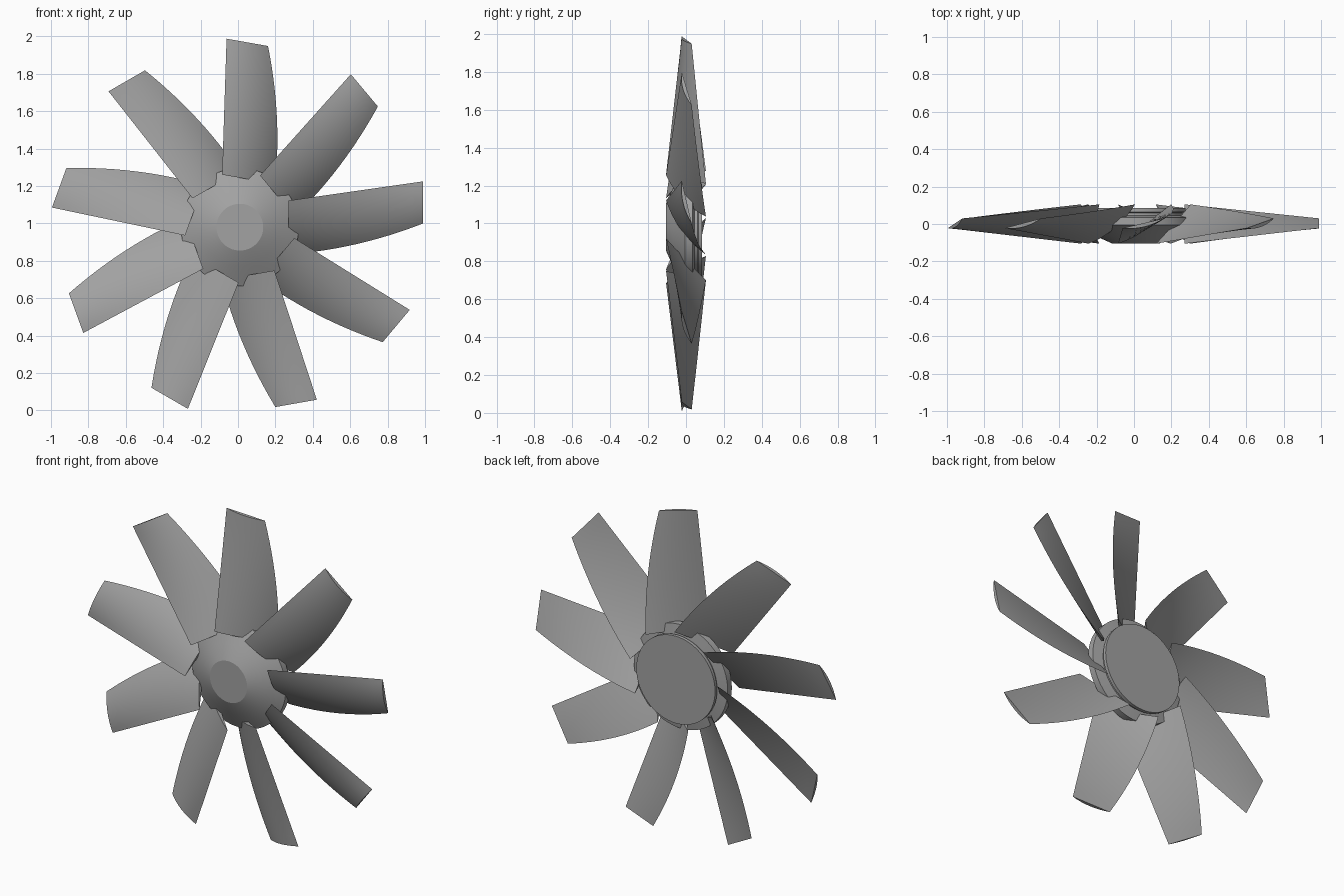
import bpy, bmesh, math
from mathutils import Matrix, Vector

cube = bpy.data.objects.get("Cube")
if cube:
    bpy.data.objects.remove(cube, do_unlink=True)

CENTRE = Vector((0.01, 0, 0.98))
BLADES = 9

metal = bpy.data.materials.new("grey metal")
metal.use_nodes = True
metal.diffuse_color = (0.36, 0.36, 0.36, 1)
metal.node_tree.nodes["Principled BSDF"].inputs["Base Color"].default_value = metal.diffuse_color


def finish(bm, name, angle):
    bmesh.ops.recalc_face_normals(bm, faces=bm.faces)
    mesh = bpy.data.meshes.new(name)
    bm.to_mesh(mesh)
    bm.free()
    mesh.materials.append(metal)
    obj = bpy.data.objects.new(name, mesh)
    bpy.context.collection.objects.link(obj)
    bpy.ops.object.select_all(action="DESELECT")
    obj.select_set(True)
    bpy.context.view_layer.objects.active = obj
    bpy.ops.object.shade_smooth_by_angle(angle=math.radians(angle))
    return obj


def bridge(bm, rings):
    """Join matching closed rings of vertices and cap both ends."""
    for a, b in zip(rings, rings[1:]):
        for i in range(len(a)):
            j = (i + 1) % len(a)
            bm.faces.new((a[i], a[j], b[j], b[i]))
    bm.faces.new(rings[0])
    bm.faces.new(rings[-1])


# Hub: radius and depth profile turned around the y axis
profile = [(0.125, -0.105), (0.21, -0.067), (0.295, -0.015), (0.315, -0.005),
           (0.315, 0.035), (0.25, 0.045), (0.25, 0.06), (0.265, 0.065), (0.265, 0.085)]
bm = bmesh.new()
rings = []
for r, y in profile:
    turns = [math.tau * i / 64 for i in range(64)]
    rings.append([bm.verts.new((r * math.cos(t), y, r * math.sin(t))) for t in turns])
bridge(bm, rings)
hub = finish(bm, "hub", 20)
hub.location = CENTRE

# Blade: lens sections lofted along the span, twisted and swept
ROOT, TIP, STEPS, CHORD = 0.26, 0.98, 12, 10


def blade_section(t):
    """Closed loop at span fraction t, from the root to the tip."""
    u = ROOT + (TIP - ROOT) * t
    lead = Vector((u, -0.105 + 0.083 * t, 0.142 + 0.103 * t))
    trail = Vector((u, 0.105 - 0.075 * t, -0.145 + 0.05 * t + 0.115 * t * t))
    chord = trail - lead
    normal = Vector((0, -chord.z, chord.y)).normalized()
    if normal.y > 0:
        normal.negate()
    thick, camber = 0.013 - 0.003 * t, 0.016 - 0.006 * t
    front, back = [], []
    for i in range(CHORD + 1):
        s = i / CHORD
        bulge = 4 * s * (1 - s)
        middle = lead + chord * s + normal * camber * bulge
        front.append(middle + normal * thick * bulge)
        back.append(middle - normal * thick * bulge)
    return front + back[-2:0:-1]


for n in range(BLADES):
    bm = bmesh.new()
    bridge(bm, [[bm.verts.new(p) for p in blade_section(k / STEPS)] for k in range(STEPS + 1)])
    blade = finish(bm, f"blade_{n + 1}", 35)
    turn = Matrix.Rotation(-math.tau * n / BLADES, 4, "Y")
    blade.matrix_world = Matrix.Translation(CENTRE) @ turn
